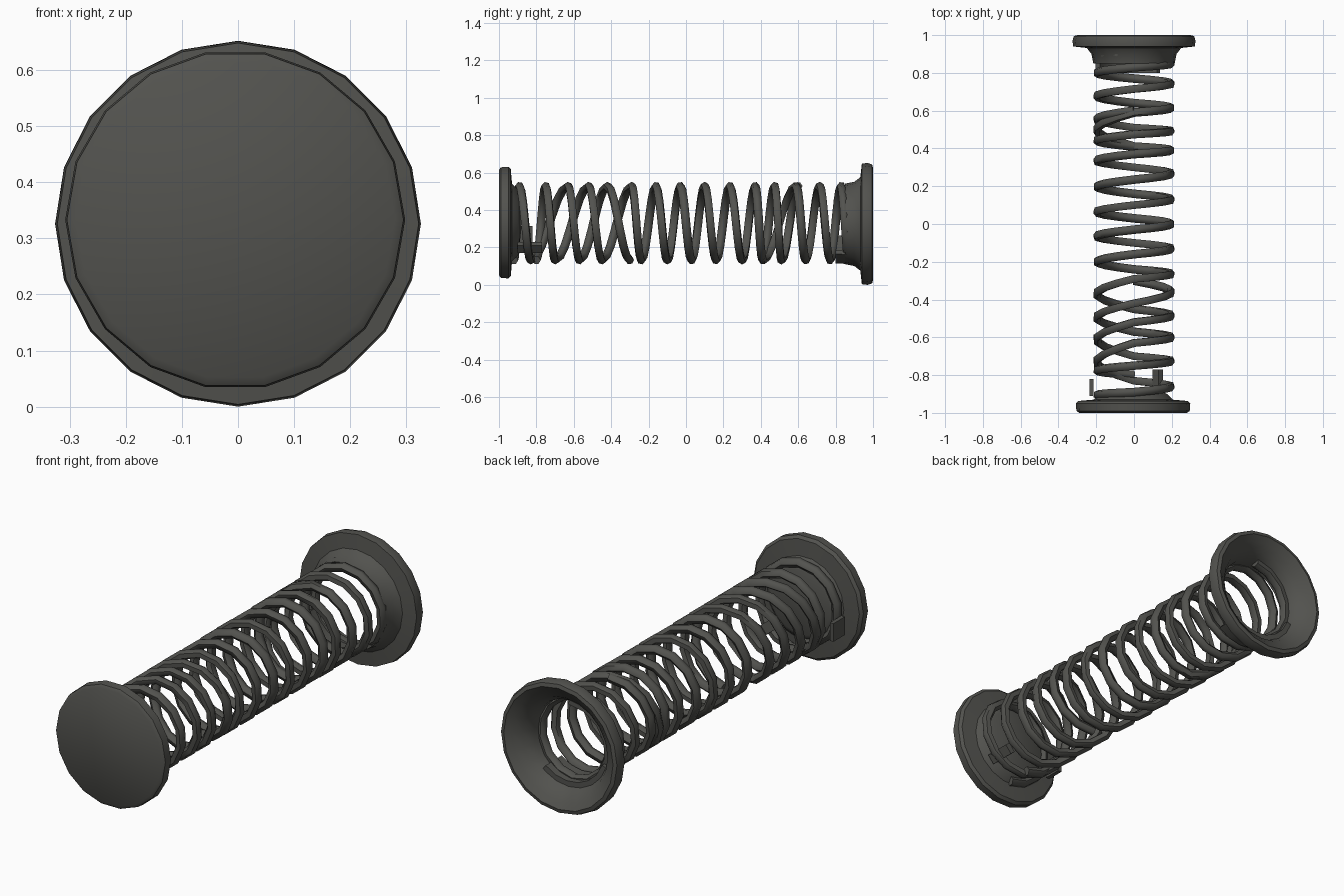
import bpy, bmesh, math

cube = bpy.data.objects.get("Cube")
if cube:
    bpy.data.objects.remove(cube, do_unlink=True)

AXIS_Z = 0.33
COIL_R = 0.198
WIRE_R = 0.023

steel = bpy.data.materials.new("dark_steel")
steel.use_nodes = True
colour = (0.085, 0.085, 0.077, 1)
steel.diffuse_color = colour
steel.node_tree.nodes["Principled BSDF"].inputs["Base Color"].default_value = colour


def finish(obj, angle=40):
    """Give the part its material and smooth shading."""
    obj.data.materials.clear()
    obj.data.materials.append(steel)
    bpy.ops.object.select_all(action='DESELECT')
    obj.select_set(True)
    bpy.context.view_layer.objects.active = obj
    bpy.ops.object.shade_smooth_by_angle(angle=math.radians(angle))


def lathe(name, profile, sides, centre, closed=False, start=0, sweep=360):
    """Turn (radius, y) points about the long axis; a part sweep gets end caps."""
    bm = bmesh.new()
    full = sweep == 360
    rings = []
    for i in range(sides if full else sides + 1):
        a = math.radians(start + sweep * i / sides)
        rings.append([bm.verts.new((centre[0] + r * math.cos(a), y,
                                    centre[1] + r * math.sin(a)))
                      for r, y in profile])
    n = len(profile)
    for i in range(sides):
        p, q = rings[i], rings[(i + 1) % len(rings)]
        for j in range(n if closed else n - 1):
            k = (j + 1) % n
            bm.faces.new((p[j], p[k], q[k], q[j]))
    if not full:
        bm.faces.new(rings[0])
        bm.faces.new(rings[-1])
    elif not closed:
        bm.faces.new([r[0] for r in rings])
        bm.faces.new([r[-1] for r in rings])
    bmesh.ops.recalc_face_normals(bm, faces=bm.faces)
    mesh = bpy.data.meshes.new(name)
    bm.to_mesh(mesh)
    bm.free()
    obj = bpy.data.objects.new(name, mesh)
    bpy.context.collection.objects.link(obj)
    finish(obj)


def coil(name, stations, first_half=0, steps=7):
    """Wire through the y position of each half turn; even halves are on top."""
    curve = bpy.data.curves.new(name, 'CURVE')
    curve.dimensions = '3D'
    curve.bevel_depth = WIRE_R
    curve.bevel_resolution = 1
    curve.use_fill_caps = True
    points = []
    for i in range(len(stations) - 1):
        last = i == len(stations) - 2
        for s in range(steps + last):
            f = s / steps
            a = math.pi * (first_half + i + f)
            y = stations[i] + (stations[i + 1] - stations[i]) * f
            points.append((COIL_R * math.sin(a), y, AXIS_Z + COIL_R * math.cos(a), 1))
    spline = curve.splines.new('POLY')
    spline.points.add(len(points) - 1)
    for point, co in zip(spline.points, points):
        point.co = co
    obj = bpy.data.objects.new(name, curve)
    bpy.context.collection.objects.link(obj)
    bpy.ops.object.select_all(action='DESELECT')
    obj.select_set(True)
    bpy.context.view_layer.objects.active = obj
    bpy.ops.object.convert(target='MESH')
    finish(bpy.context.view_layer.objects.active, 60)


def block(name, location, size, tilt=0):
    bpy.ops.mesh.primitive_cube_add(size=1, location=location, rotation=(0, tilt, 0))
    obj = bpy.context.object
    obj.name = name
    obj.scale = size
    finish(obj)


# Main spring, then the short wires wound between its turns
coil("main_spring", [-0.80, -0.75, -0.70, -0.52, -0.45, -0.29, -0.24, -0.16, -0.10,
                     -0.03, 0.03, 0.10, 0.16, 0.235, 0.30, 0.37, 0.41, 0.59, 0.64,
                     0.715, 0.77, 0.83, 0.87, 0.90], first_half=1)
coil("front_inner_wire", [-0.92, -0.89, -0.83, -0.63, -0.57, -0.42, -0.30], first_half=1)
coil("rear_inner_wire", [0.41, 0.475, 0.51, 0.60], first_half=1)

# Solid front disc with a stepped hub behind it
lathe("front_disc", [(0.285, -1.0), (0.300, -0.99), (0.303, -0.95), (0.29, -0.937),
                     (0.21, -0.93), (0.18, -0.90), (0.16, -0.89)],
      18, (-0.005, 0.333))

# Open rear flange with a flared mouth and collar
lathe("rear_flange", [(0.30, 1.0), (0.318, 0.995), (0.326, 0.97), (0.322, 0.94),
                      (0.25, 0.932), (0.225, 0.90), (0.215, 0.85),
                      (0.20, 0.85), (0.205, 0.90), (0.235, 0.95), (0.27, 0.98)],
      20, (0, 0.326), closed=True)

# Lower seat of the rear collar
lathe("rear_spring_seat", [(0.222, 0.92), (0.215, 0.80), (0.19, 0.80), (0.195, 0.92)],
      6, (0, AXIS_Z), closed=True, start=200, sweep=110)

# Retaining tabs at the front end
block("side_tab", (-0.225, -0.865, 0.27), (0.02, 0.09, 0.09))
block("lower_tab", (0.125, -0.835, 0.20), (0.03, 0.13, 0.05), math.radians(40))
